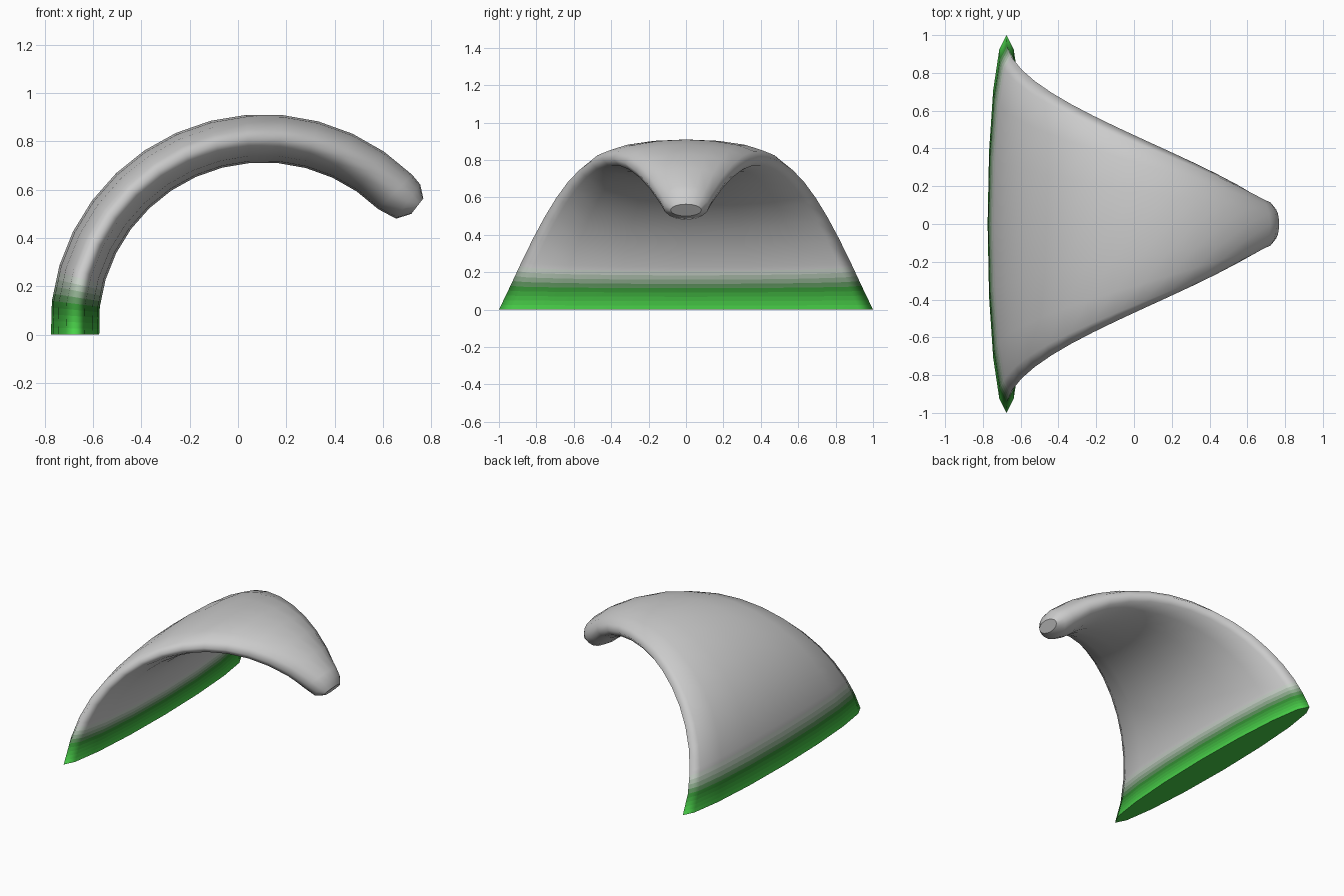
import bpy, bmesh
from math import sin, cos, pi, radians
from mathutils import Vector

if "Cube" in bpy.data.objects:
    bpy.data.objects.remove(bpy.data.objects["Cube"])

SIDES = 16
CX, CZ, R, T = 0.105, 0.03, 0.783, 0.1   # arc centre, radius, half thickness
BANDS = 5                                # colour bands per coloured segment


def ring_points(cx, cz, hx, hz, w):
    """Elliptical section: half vector (hx, hz) in the arc plane, half width w in y."""
    return [Vector((cx + hx * cos(2 * pi * k / SIDES), w * sin(2 * pi * k / SIDES),
                    cz + hz * cos(2 * pi * k / SIDES))) for k in range(SIDES)]


# Sections along the arc, width tapering evenly
sections = [ring_points(-0.675, 0, -T, 0, 1.0)]
for i in range(1, 15):
    a = radians(-92.65 + 9.78 * i)
    sections.append(ring_points(CX + R * sin(a), CZ + R * cos(a),
                                T * sin(a), T * cos(a), 1 - 0.061 * i))
# Rounded tip
sections.append(ring_points(0.705, 0.551, 0.05, 0.071, 0.122))
sections.append(ring_points(0.743, 0.532, 0.025, 0.032, 0.083))

# Split the two lowest segments into fine bands for the green fade
rings = []
for i in range(2):
    for j in range(BANDS):
        rings.append([p.lerp(q, j / BANDS) for p, q in zip(sections[i], sections[i + 1])])
rings += sections[2:]

bm = bmesh.new()
loops = [[bm.verts.new(p) for p in r] for r in rings]
for n, (a, b) in enumerate(zip(loops, loops[1:])):
    for k in range(SIDES):
        m = (k + 1) % SIDES
        f = bm.faces.new((a[k], a[m], b[m], b[k]))
        f.smooth = True
        f.material_index = min(n, 2 * BANDS)
# End caps with crisp rims
for loop, mat in ((loops[0], 0), (loops[-1], 2 * BANDS)):
    cap = bm.faces.new(loop)
    cap.material_index = mat
    for e in cap.edges:
        e.smooth = False
bmesh.ops.recalc_face_normals(bm, faces=bm.faces)

mesh = bpy.data.meshes.new("claw")
bm.to_mesh(mesh)
bm.free()
claw = bpy.data.objects.new("claw", mesh)
bpy.context.collection.objects.link(claw)

# Bright green at the root, dark green, then grey
bright, dark, grey = Vector((0.07, 0.68, 0.07)), Vector((0.03, 0.23, 0.03)), Vector((0.8, 0.8, 0.8))
for n in range(2 * BANDS + 1):
    t = (n % BANDS + 0.5) / BANDS
    c = bright.lerp(dark, t) if n < BANDS else dark.lerp(grey, t)
    if n == 2 * BANDS:
        c = grey
    mat = bpy.data.materials.new(f"claw_fade_{n}")
    mat.diffuse_color = (*c, 1)
    mat.use_nodes = True
    mat.node_tree.nodes["Principled BSDF"].inputs["Base Color"].default_value = mat.diffuse_color
    mesh.materials.append(mat)
